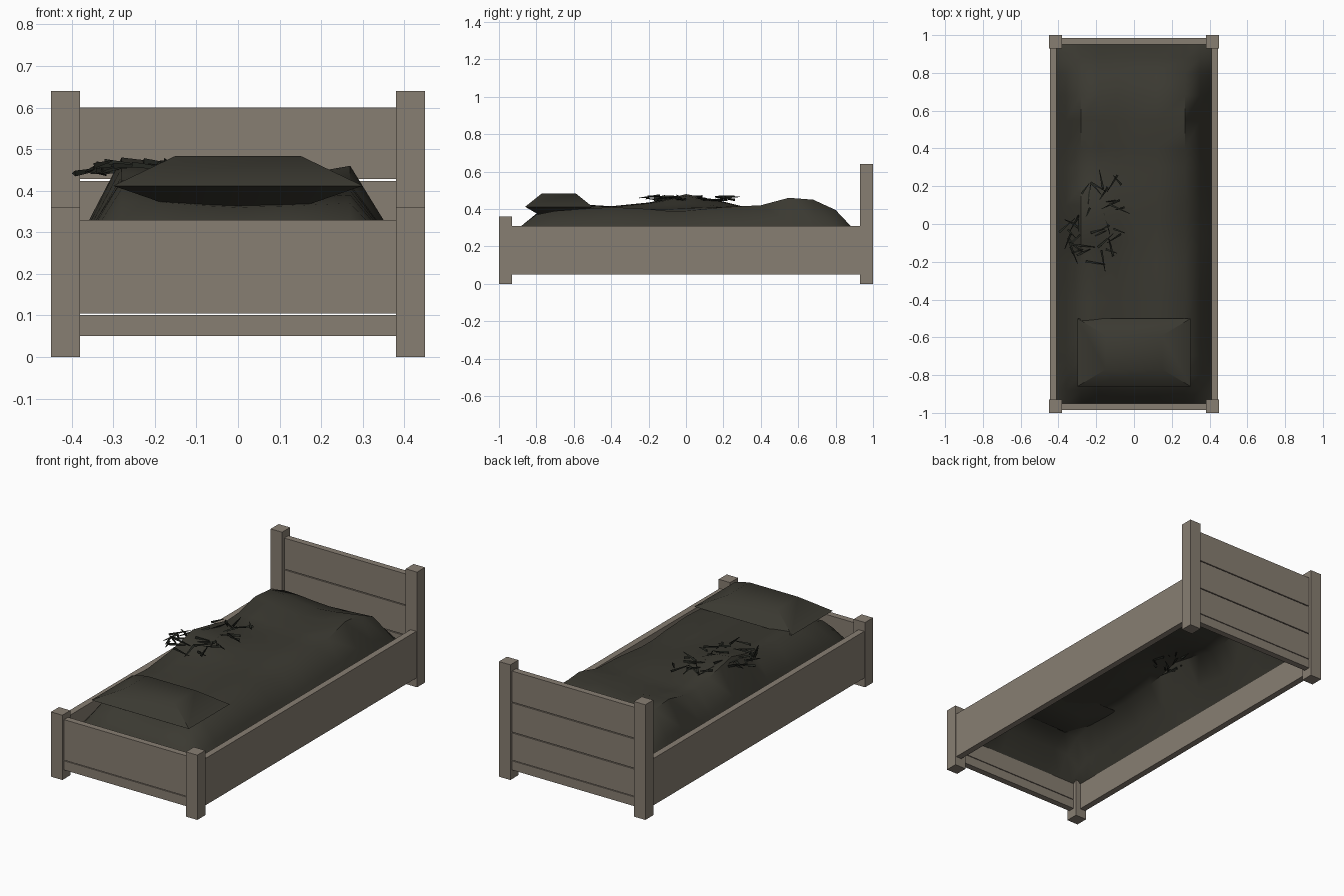
import bpy, bmesh, math, random
from mathutils import Vector, Matrix

if "Cube" in bpy.data.objects:
    bpy.data.objects.remove(bpy.data.objects["Cube"])

random.seed(7)


def material(name, rgb):
    m = bpy.data.materials.new(name)
    m.diffuse_color = (*rgb, 1)
    m.use_nodes = True
    m.node_tree.nodes["Principled BSDF"].inputs["Base Color"].default_value = m.diffuse_color
    return m


WOOD = material("weathered wood", (0.245, 0.209, 0.168))
CLOTH = material("dark cloth", (0.043, 0.041, 0.031))
STRAW = material("dark straw", (0.018, 0.020, 0.015))


def add_object(name, bm, mat, smooth=None):
    mesh = bpy.data.meshes.new(name)
    bm.to_mesh(mesh)
    bm.free()
    mesh.materials.append(mat)
    ob = bpy.data.objects.new(name, mesh)
    bpy.context.collection.objects.link(ob)
    if smooth:
        bpy.context.view_layer.objects.active = ob
        ob.select_set(True)
        bpy.ops.object.shade_smooth_by_angle(angle=math.radians(smooth))
        ob.select_set(False)
    return ob


def box(name, x, y, z):
    bm = bmesh.new()
    size = [b - a for a, b in (x, y, z)]
    mid = [(a + b) / 2 for a, b in (x, y, z)]
    bmesh.ops.create_cube(bm, size=1, matrix=Matrix.Translation(mid) @ Matrix.Diagonal((*size, 1)))
    return add_object(name, bm, WOOD)


# Corner posts and side rails, mirrored left and right
for side, s in (("left", -1), ("right", 1)):
    outer = sorted((s * 0.38, s * 0.45))
    box(side + "_head_post", outer, (0.93, 1.0), (0, 0.64))
    box(side + "_foot_post", outer, (-1.0, -0.93), (0, 0.36))
    box(side + "_rail", sorted((s * 0.41, s * 0.445)), (-0.94, 0.94), (0.05, 0.31))

# Planks of the headboard and footboard with narrow gaps
for i, z in enumerate(((0.05, 0.101), (0.105, 0.256), (0.261, 0.423), (0.428, 0.60))):
    box(f"headboard_plank_{i}", (-0.385, 0.385), (0.95, 0.985), z)
for i, z in enumerate(((0.05, 0.101), (0.105, 0.33))):
    box(f"footboard_plank_{i}", (-0.385, 0.385), (-0.985, -0.95), z)

# Mattress: open lumpy sheet; rows hold y, left ridge, centre, right ridge heights
ROWS = [(-0.95, .20, .20, .20), (-0.88, .31, .31, .31), (-0.80, .375, .36, .37),
        (-0.70, .405, .375, .39), (-0.56, .425, .38, .40), (-0.40, .415, .39, .41),
        (-0.20, .435, .40, .40), (-0.10, .455, .405, .39), (0.0, .48, .41, .39),
        (0.10, .46, .41, .40), (0.20, .44, .41, .41), (0.30, .415, .405, .415),
        (0.40, .42, .41, .42), (0.55, .455, .42, .46), (0.68, .445, .415, .45),
        (0.80, .395, .38, .395), (0.88, .31, .31, .31), (0.95, .20, .20, .20)]
bm = bmesh.new()
grid = []
for y, l, c, r in ROWS:
    section = [(-0.41, .20), (-0.36, .2 + (l - .2) * .45), (-0.28, l), (-0.19, l * .85 + c * .15),
               (-0.09, l * .3 + c * .7), (0, c), (0.12, r * .35 + c * .65),
               (0.27, r), (0.35, .2 + (r - .2) * .5), (0.41, .20)]
    grid.append([bm.verts.new((x, y, z)) for x, z in section])
for a, b in zip(grid, grid[1:]):
    for i in range(len(a) - 1):
        bm.faces.new((a[i], a[i + 1], b[i + 1], b[i]))
add_object("mattress", bm, CLOTH, 60)

# Pillow: flat tapered cushion, rings from bottom to top
bm = bmesh.new()
rings = []
for hx, hy, z in ((.15, .09, .36), (.30, .18, .412), (.15, .09, .484)):
    rings.append([bm.verts.new((sx * hx, -0.68 + sy * hy, z))
                  for sx, sy in ((-1, -1), (1, -1), (1, 1), (-1, 1))])
for a, b in zip(rings, rings[1:]):
    for i in range(4):
        j = (i + 1) % 4
        bm.faces.new((a[i], a[j], b[j], b[i]))
bm.faces.new(rings[0][::-1])
bm.faces.new(rings[-1])
add_object("pillow", bm, CLOTH, 40)

# Loose straw: thin tapered blades scattered over the left ridge
bm = bmesh.new()
for _ in range(42):
    centre = Vector((random.uniform(-0.36, -0.07), random.uniform(-0.22, 0.24),
                     random.uniform(0.445, 0.468)))
    turn = Matrix.Rotation(random.uniform(0, 2 * math.pi), 4, 'Z')
    tilt = Matrix.Rotation(random.uniform(-0.15, 0.15), 4, 'Y')
    bmesh.ops.create_cone(bm, cap_ends=True, segments=3, radius1=0.008, radius2=0.002,
                          depth=random.uniform(0.05, 0.13),
                          matrix=Matrix.Translation(centre) @ turn @ tilt
                          @ Matrix.Rotation(math.pi / 2, 4, 'Y'))
for v in bm.verts:
    v.co.x = max(v.co.x, -0.41)
add_object("loose_straw", bm, STRAW)
